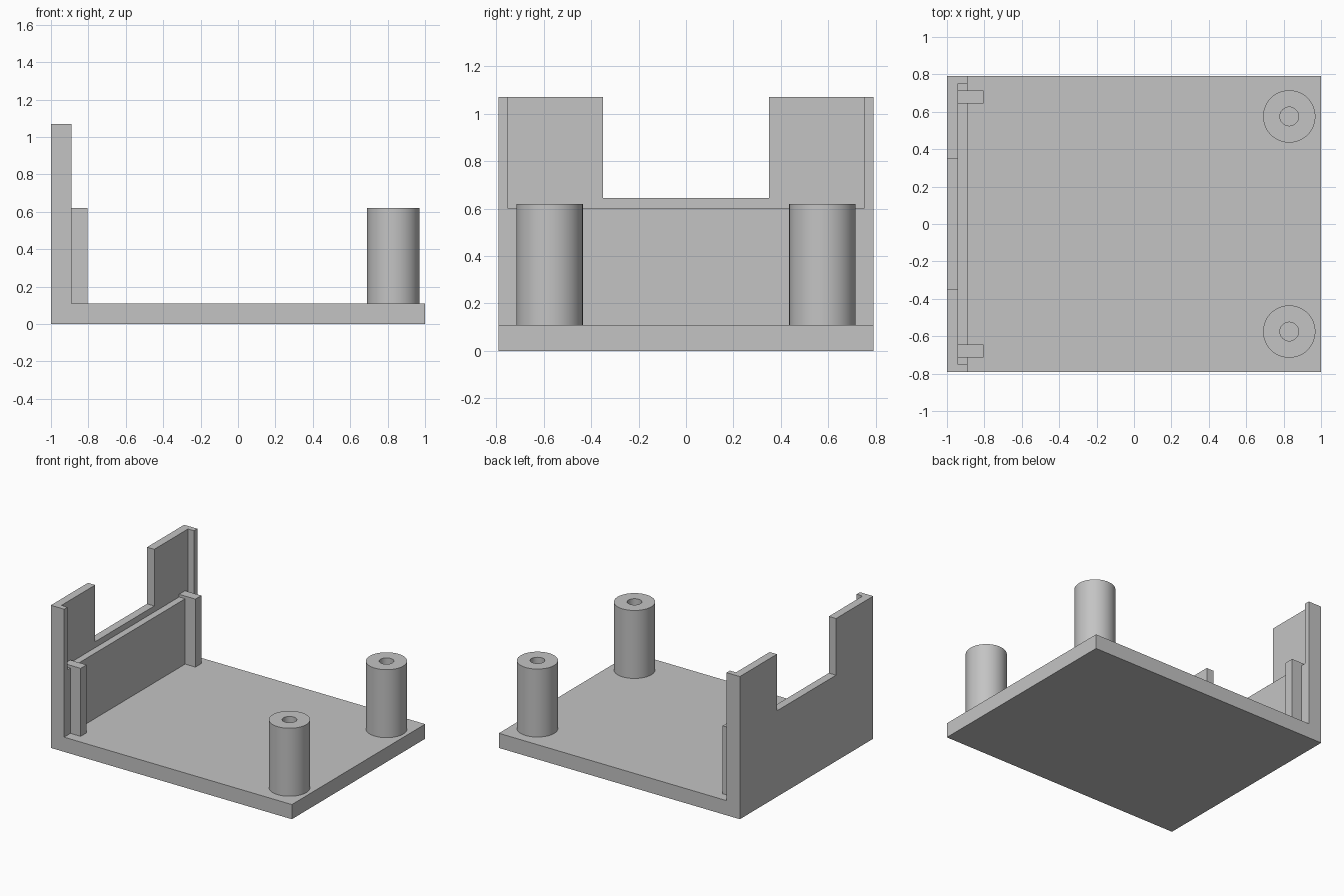
import bpy
import bmesh
import math
from mathutils import Matrix, Vector

cube = bpy.data.objects.get("Cube")
if cube:
    bpy.data.objects.remove(cube, do_unlink=True)

# Single grey plastic
grey = bpy.data.materials.new("grey plastic")
grey.use_nodes = True
colour = (0.55, 0.55, 0.55, 1)
grey.diffuse_color = colour
grey.node_tree.nodes["Principled BSDF"].inputs["Base Color"].default_value = colour

HALF_Y, FLOOR, TOP = 0.79, 0.11, 1.07
WALL_IN, RIM_IN = -0.94, -0.89


def finish(name, bm):
    bmesh.ops.recalc_face_normals(bm, faces=bm.faces)
    mesh = bpy.data.meshes.new(name)
    bm.to_mesh(mesh)
    bm.free()
    mesh.materials.append(grey)
    obj = bpy.data.objects.new(name, mesh)
    bpy.context.collection.objects.link(obj)
    return obj


def box(name, low, high):
    low, high = Vector(low), Vector(high)
    bm = bmesh.new()
    bmesh.ops.create_cube(bm, size=1)
    bmesh.ops.scale(bm, vec=high - low, verts=bm.verts)
    bmesh.ops.translate(bm, vec=(low + high) / 2, verts=bm.verts)
    return finish(name, bm)


def post(name, x, y, outer, inner, top):
    # Revolved section: outer wall, rim, bore and bore floor
    bm = bmesh.new()
    section = [(outer, FLOOR), (outer, top), (inner, top), (inner, FLOOR + 0.01), (0, FLOOR + 0.01)]
    verts = [bm.verts.new((r, 0, z)) for r, z in section]
    edges = [bm.edges.new(pair) for pair in zip(verts, verts[1:])]
    bmesh.ops.spin(bm, geom=verts + edges, cent=(0, 0, 0), axis=(0, 0, 1),
                   angle=math.tau, steps=48)
    bmesh.ops.remove_doubles(bm, verts=bm.verts, dist=0.0001)
    bmesh.ops.transform(bm, matrix=Matrix.Translation((x, y, 0)), verts=bm.verts)
    obj = finish(name, bm)
    bpy.ops.object.select_all(action="DESELECT")
    obj.select_set(True)
    bpy.context.view_layer.objects.active = obj
    bpy.ops.object.shade_smooth_by_angle(angle=math.radians(30))


# Floor plate
box("base_plate", (-1, -HALF_Y, 0), (1, HALF_Y, FLOOR))

# End wall with a wide notch in its top edge
bm = bmesh.new()
half = [(HALF_Y, FLOOR), (HALF_Y, TOP), (0.35, TOP), (0.35, 0.645)]
outline = half + [(-y, z) for y, z in reversed(half)]
face = bm.faces.new([bm.verts.new((-1, y, z)) for y, z in outline])
extruded = bmesh.ops.extrude_face_region(bm, geom=[face], use_keep_orig=True)["geom"]
bmesh.ops.translate(bm, vec=(WALL_IN + 1, 0, 0),
                    verts=[v for v in extruded if isinstance(v, bmesh.types.BMVert)])
finish("notched_wall", bm)

# Thicker lower part of the wall
box("wall_ledge", (WALL_IN, -0.75, FLOOR), (RIM_IN, 0.75, 0.6))

# Mirrored wall rims, support ribs and screw posts
for side, s in (("left", 1), ("right", -1)):
    y0, y1 = sorted((s * 0.75, s * HALF_Y))
    box("wall_rim_" + side, (WALL_IN, y0, FLOOR), (RIM_IN, y1, TOP))
    y0, y1 = sorted((s * 0.645, s * 0.715))
    box("support_rib_" + side, (WALL_IN, y0, FLOOR), (-0.805, y1, 0.62))
    post("screw_post_" + side, 0.83, s * 0.575, 0.14, 0.05, 0.62)
